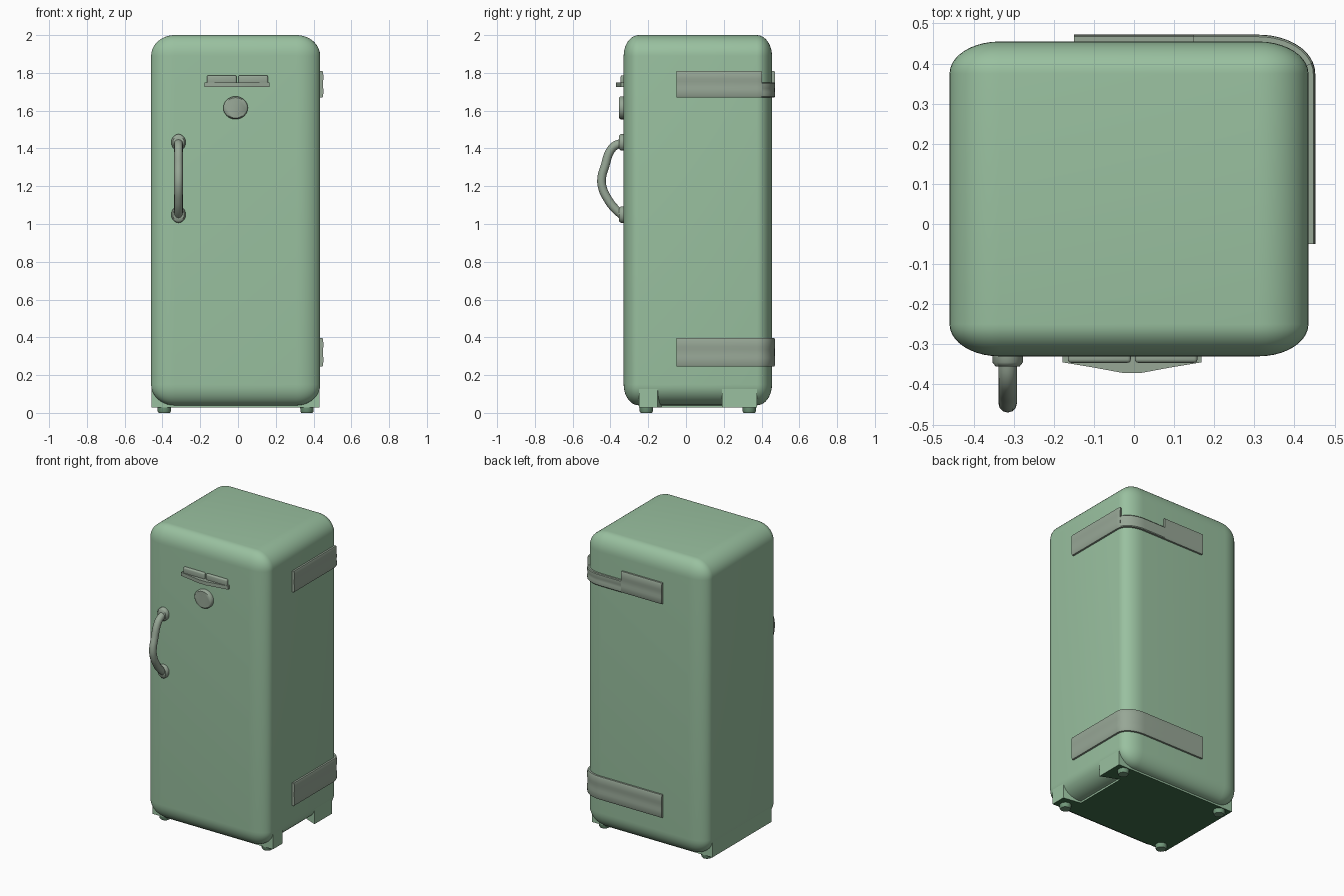
import bpy, bmesh
from math import sin, cos, pi, radians
from mathutils import Vector

default = bpy.data.objects.get("Cube")
if default:
    bpy.data.objects.remove(default, do_unlink=True)


def material(name, rgb):
    m = bpy.data.materials.new(name)
    m.use_nodes = True
    m.diffuse_color = (*rgb, 1)
    m.node_tree.nodes["Principled BSDF"].inputs["Base Color"].default_value = (*rgb, 1)
    return m


GREEN = material("sage green enamel", (0.32, 0.53, 0.35))
METAL = material("green grey metal", (0.31, 0.385, 0.305))
DARK = material("dark green underside", (0.05, 0.155, 0.068))
FOOT = material("mid green feet", (0.17, 0.32, 0.2))

X0, X1, Y0, Y1 = -0.46, 0.435, -0.33, 0.455   # cabinet sides
RX, RY, RZ = 0.125, 0.08, 0.11                # edge rounding per axis


def finish(name, bm, mat, angle=35):
    bmesh.ops.recalc_face_normals(bm, faces=bm.faces[:])
    mesh = bpy.data.meshes.new(name)
    bm.to_mesh(mesh)
    bm.free()
    mesh.materials.append(mat)
    ob = bpy.data.objects.new(name, mesh)
    bpy.context.collection.objects.link(ob)
    bpy.ops.object.select_all(action="DESELECT")
    ob.select_set(True)
    bpy.context.view_layer.objects.active = ob
    bpy.ops.object.shade_smooth_by_angle(angle=radians(angle))
    return ob


def rounded_box(name, lo, hi, radius, mat, segments=3):
    """Box whose edges are rounded by a different radius along each axis."""
    bm = bmesh.new()
    bmesh.ops.create_cube(bm, size=1)
    for v in bm.verts:
        v.co = Vector(v.co[i] * (hi[i] - lo[i]) / radius[i] for i in range(3))
    bmesh.ops.bevel(bm, geom=bm.edges[:], offset=1, segments=segments,
                    profile=0.5, affect="EDGES")
    for v in bm.verts:
        v.co = Vector(v.co[i] * radius[i] + (lo[i] + hi[i]) / 2 for i in range(3))
    return finish(name, bm, mat)


def prism(name, outline, z0, z1, mat):
    """Extrude an x-y outline between two heights."""
    bm = bmesh.new()
    face = bm.faces.new([bm.verts.new((x, y, z0)) for x, y in outline])
    new = bmesh.ops.extrude_face_region(bm, geom=[face])["geom"]
    for v in new:
        if isinstance(v, bmesh.types.BMVert):
            v.co.z = z1
    return finish(name, bm, mat)


def loft(name, rings, mat, angle=50):
    """Skin a row of equal closed rings and cap both ends."""
    bm = bmesh.new()
    rows = [[bm.verts.new(p) for p in ring] for ring in rings]
    n = len(rows[0])
    for a, b in zip(rows, rows[1:]):
        for i in range(n):
            j = (i + 1) % n
            bm.faces.new((a[i], a[j], b[j], b[i]))
    bm.faces.new(rows[0])
    bm.faces.new(rows[-1])
    return finish(name, bm, mat, angle)


def turned_y(name, x, z, steps, mat, sz=1.0):
    """Round part facing the front; steps are (radius, y)."""
    rings = [[(x + r * cos(2 * pi * i / 32), y, z + sz * r * sin(2 * pi * i / 32))
              for i in range(32)] for r, y in steps]
    return loft(name, rings, mat)


# Cabinet
rounded_box("cabinet", (X0, Y0, 0.04), (X1, Y1, 2.0), (RX, RY, RZ), GREEN, 10)

# Base, open on the hinge side between two corner supports
BX0, BX1 = X0 + 0.003, X1 - 0.003
base = prism("base", [(BX0, -0.25), (BX1, -0.25), (BX1, -0.15), (0.31, -0.13),
                      (0.31, 0.24), (BX1, 0.19), (BX1, 0.375), (BX0, 0.375)],
             0.028, 0.14, GREEN)
base.data.materials.append(DARK)
for poly in base.data.polygons:
    if poly.normal.z < -0.5:
        poly.material_index = 1

# Feet
for side, x in (("right", -0.39), ("left", 0.365)):
    for end, y in (("front", -0.21), ("rear", 0.335)):
        rings = [[(x + r * cos(pi * i / 10), y + r * sin(pi * i / 10), z)
                  for i in range(20)] for r, z in ((0.03, 0), (0.035, 0.008), (0.036, 0.04))]
        loft(f"{end}_{side}_foot", rings, FOOT)


# Hinge bands wrapping the rear corner
def corner_path():
    """Points (x, y, normal x, normal y) along side, corner and back."""
    path = [(X1, y, 1, 0) for y in (-0.05, -0.04, 0.15)]
    for i in range(13):
        a = pi / 2 * i / 12
        n = Vector((cos(a) / RX, sin(a) / RY)).normalized()
        path.append((X1 - RX + RX * cos(a), Y1 - RY + RY * sin(a), n.x, n.y))
    return path + [(x, Y1, 0, 1) for x in (0.15, -0.14, -0.15)]


SECTION = [(-0.012, 0), (0.012, 0), (0.016, 0.06), (0.017, 0.3), (0.015, 0.4),
           (0.015, 0.6), (0.017, 0.7), (0.016, 0.94), (0.012, 1), (-0.012, 1)]


def hinge_band(name, z0, z1, notch):
    path = corner_path()
    first, last = 5, len(path) - 3
    rings = []
    for k, (x, y, nx, ny) in enumerate(path):
        heights = [1.0]
        if notch and first <= k <= last:
            heights = {first: [1.0, notch], last: [notch, 1.0]}.get(k, [notch])
        for h in heights:
            rings.append([(x + nx * o, y + ny * o, z0 + (z1 - z0) * t * h)
                          for o, t in SECTION])
    loft(name, rings, METAL, 30)


hinge_band("upper_hinge_band", 1.67, 1.81, 0.57)
hinge_band("lower_hinge_band", 0.245, 0.397, None)

# Door handle with bosses
HX = -0.315
for name, z in (("upper_handle_boss", 1.432), ("lower_handle_boss", 1.05)):
    turned_y(name, HX, z, ((0.038, -0.32), (0.038, -0.345), (0.03, -0.355)), METAL, 1.15)

curve = bpy.data.curves.new("door_handle", "CURVE")
curve.dimensions = "3D"
curve.bevel_depth = 0.023
curve.bevel_resolution = 4
curve.resolution_u = 6
curve.use_fill_caps = True
spline = curve.splines.new("BEZIER")
bar = [(-0.335, 1.43), (-0.378, 1.413), (-0.405, 1.38), (-0.428, 1.31), (-0.446, 1.245),
       (-0.443, 1.195), (-0.41, 1.125), (-0.375, 1.08), (-0.335, 1.045)]
spline.bezier_points.add(len(bar) - 1)
for p, (y, z) in zip(spline.bezier_points, bar):
    p.co = (HX, y, z)
    p.handle_left_type = p.handle_right_type = "AUTO"
handle = bpy.data.objects.new("door_handle", curve)
bpy.context.collection.objects.link(handle)
curve.materials.append(METAL)

# Bowed trim strip with two raised plates above it
prism("trim_strip", [(-0.178, -0.32), (-0.178, -0.345), (-0.1, -0.358), (-0.03, -0.371),
                     (0.02, -0.371), (0.09, -0.358), (0.168, -0.345), (0.168, -0.32)],
      1.726, 1.75, METAL)
for name, a, b in (("right_trim_plate", -0.165, -0.008), ("left_trim_plate", 0.002, 0.158)):
    rounded_box(name, (a, -0.346, 1.742), (b, -0.32, 1.787), (0.008,) * 3, METAL)

# Round door badge
turned_y("round_badge", -0.013, 1.615,
         ((0.065, -0.32), (0.065, -0.347), (0.058, -0.355)), METAL, 0.93)
